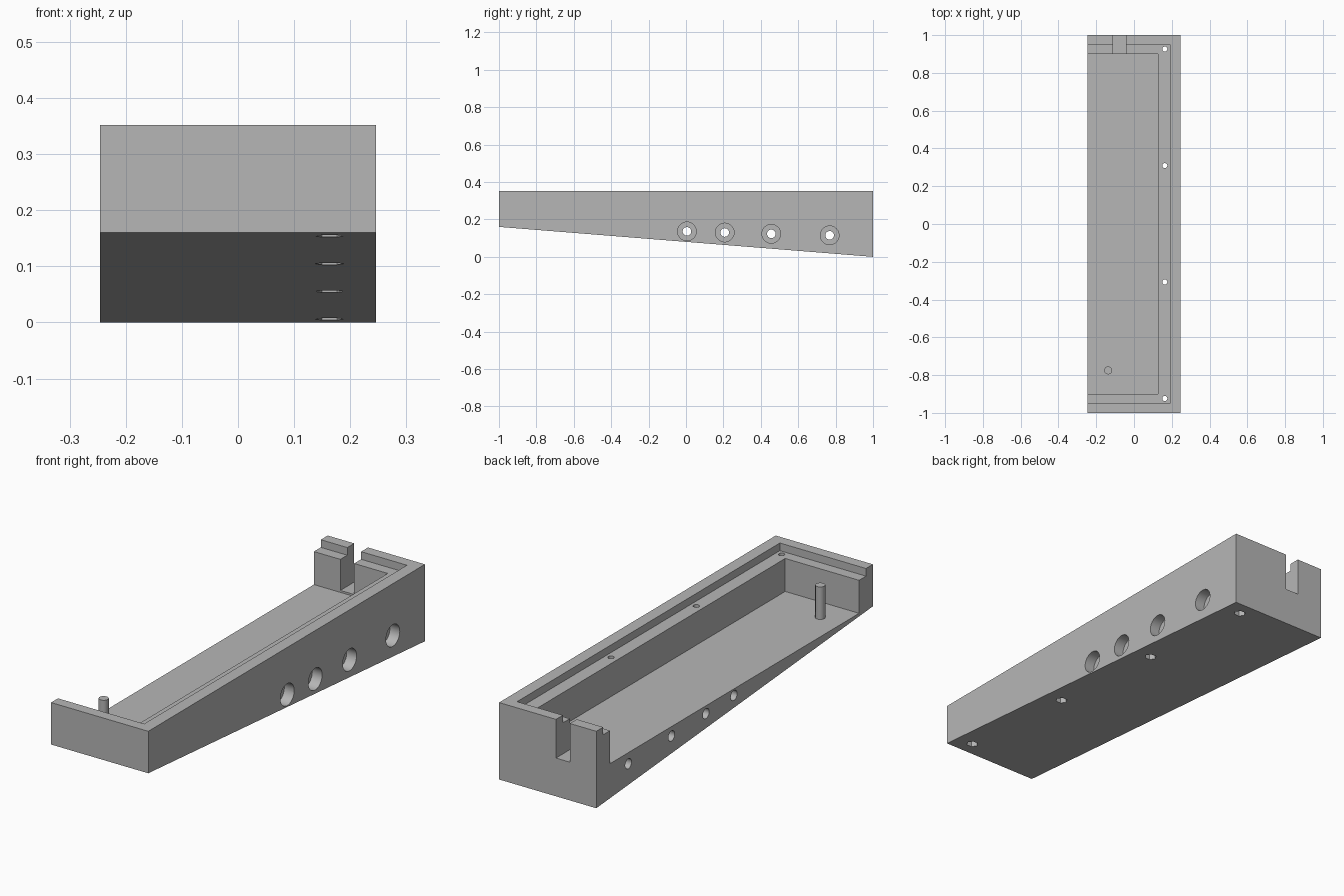
import bpy
import bmesh
from math import pi
from mathutils import Matrix, Vector

if "Cube" in bpy.data.objects:
    bpy.data.objects.remove(bpy.data.objects["Cube"])

grey = bpy.data.materials.new("light grey plastic")
grey.use_nodes = True
grey.diffuse_color = (0.47, 0.47, 0.47, 1)
grey.node_tree.nodes["Principled BSDF"].inputs["Base Color"].default_value = grey.diffuse_color

HALF_X, TOP, FRONT_Z = 0.246, 0.352, 0.16
FLOOR, LEDGE = 0.166, 0.317


def finish(name, bm):
    bmesh.ops.recalc_face_normals(bm, faces=bm.faces)
    mesh = bpy.data.meshes.new(name)
    bm.to_mesh(mesh)
    bm.free()
    mesh.materials.append(grey)
    obj = bpy.data.objects.new(name, mesh)
    bpy.context.collection.objects.link(obj)
    return obj


def box(name, lo, hi):
    lo, hi = Vector(lo), Vector(hi)
    bm = bmesh.new()
    bmesh.ops.create_cube(bm, size=1, matrix=Matrix.Translation((lo + hi) / 2)
                          @ Matrix.Diagonal((*(hi - lo), 1)))
    return finish(name, bm)


def rod(name, start, end, radius, sides=24):
    start, end = Vector(start), Vector(end)
    axis = end - start
    turn = Matrix.Rotation(pi / 2, 4, "Y") if abs(axis.x) > abs(axis.z) else Matrix()
    bm = bmesh.new()
    bmesh.ops.create_cone(bm, cap_ends=True, segments=sides, radius1=radius, radius2=radius,
                          depth=axis.length, matrix=Matrix.Translation((start + end) / 2) @ turn)
    return finish(name, bm)


def cut(target, cutter):
    mod = target.modifiers.new("cut", "BOOLEAN")
    mod.operation, mod.solver, mod.object = "DIFFERENCE", "EXACT", cutter
    cutter.hide_render = True
    bpy.context.view_layer.objects.active = target
    bpy.ops.object.modifier_apply(modifier=mod.name)
    bpy.data.objects.remove(cutter)


def smooth(obj):
    bpy.ops.object.select_all(action="DESELECT")
    obj.select_set(True)
    bpy.context.view_layer.objects.active = obj
    bpy.ops.object.shade_smooth_by_angle()


# Wedge body: side profile extruded across the width
bm = bmesh.new()
profile = [(-1, FRONT_Z), (1, 0), (1, TOP), (-1, TOP)]
side = bm.faces.new([bm.verts.new((-HALF_X, y, z)) for y, z in profile])
grown = bmesh.ops.extrude_face_region(bm, geom=[side])["geom"]
bmesh.ops.translate(bm, vec=(2 * HALF_X, 0, 0),
                    verts=[v for v in grown if isinstance(v, bmesh.types.BMVert)])
body = finish("wedge_body", bm)

# Cavity and lid rebate, both open on one long side
cut(body, box("cavity", (-0.4, -0.9, FLOOR), (0.128, 0.9, 0.5)))
cut(body, box("lid_rebate", (-0.4, -0.95, LEDGE), (0.19, 0.95, 0.5)))

# Cable slot in the back wall
cut(body, box("cable_slot", (-0.112, 0.88, 0.175), (-0.042, 1.1, 0.5)))

# Counterbored holes running through the floor
for y, z in [(0.005, 0.136), (0.207, 0.13), (0.456, 0.123), (0.768, 0.115)]:
    cut(body, rod("cross_hole", (-0.4, y, z), (0.4, y, z), 0.023))
    cut(body, rod("counterbore", (HALF_X - 0.05, y, z), (0.4, y, z), 0.05, 32))

# Lid screw holes with hexagonal nut pockets underneath
for y in (-0.924, -0.307, 0.309, 0.926):
    under = FRONT_Z * (1 - y) / 2
    cut(body, rod("screw_hole", (0.163, y, -0.2), (0.163, y, 0.5), 0.0135, 16))
    pocket = rod("nut_pocket", (0.163, y, -0.2), (0.163, y, under + 0.03), 0.026, 6)
    # Turn the hexagon so its points lie across the width
    center = Matrix.Translation((0.163, y, 0))
    pocket.data.transform(center @ Matrix.Rotation(pi / 2, 4, "Z") @ center.inverted())
    cut(body, pocket)
smooth(body)

# Locating peg on the cavity floor
smooth(rod("locating_peg", (-0.137, -0.775, FLOOR - 0.005), (-0.137, -0.775, 0.315), 0.021))
